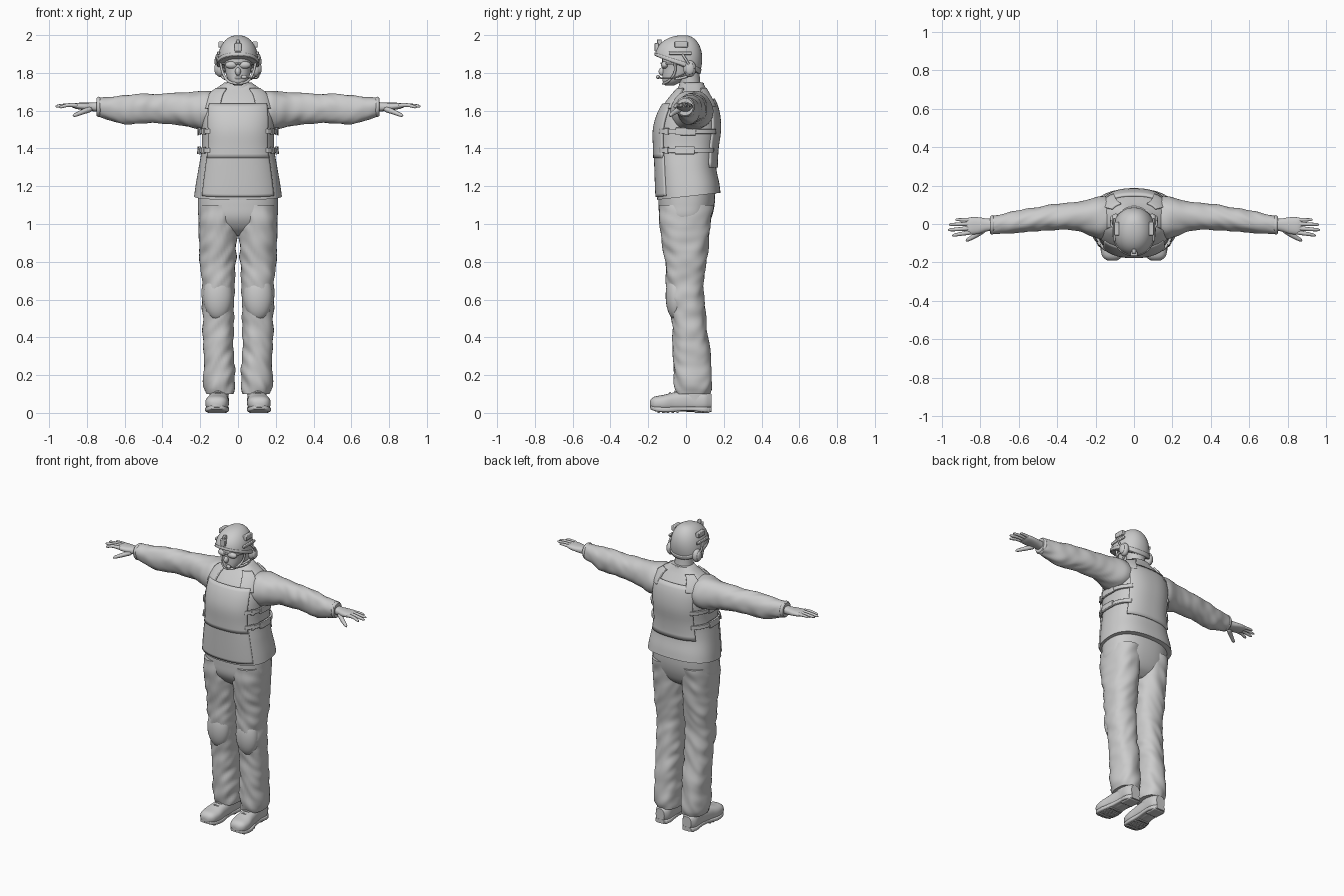
import bpy, bmesh, math
from mathutils import Vector, Matrix, noise


def finish(name, bm, mirror=False, solid=0, bevel=0):
    bmesh.ops.recalc_face_normals(bm, faces=bm.faces)
    me = bpy.data.meshes.new(name)
    bm.to_mesh(me)
    bm.free()
    ob = bpy.data.objects.new(name, me)
    bpy.context.collection.objects.link(ob)
    bpy.ops.object.select_all(action='DESELECT')
    ob.select_set(True)
    bpy.context.view_layer.objects.active = ob
    bpy.ops.object.shade_smooth_by_angle(angle=math.radians(42))
    if solid:
        m = ob.modifiers.new("thickness", 'SOLIDIFY')
        m.thickness, m.offset = solid, 0
    if bevel:
        m = ob.modifiers.new("bevel", 'BEVEL')
        m.width, m.segments = bevel, 2
    if mirror:
        ob.modifiers.new("mirror", 'MIRROR')
    return ob


def grid(name, f, nu, nv, wrap=True, caps=True, **kw):
    """Surface from f(u, v), u and v in 0..1; wrap closes it in u."""
    bm = bmesh.new()
    rows = [[bm.verts.new(f(i / (nu if wrap else nu - 1), j / (nv - 1)))
             for i in range(nu)] for j in range(nv)]
    for a, b in zip(rows, rows[1:]):
        for i in range(nu if wrap else nu - 1):
            k = (i + 1) % nu
            bm.faces.new((a[i], a[k], b[k], b[i]))
    if wrap and caps:
        bm.faces.new(rows[0])
        bm.faces.new(rows[-1])
    return finish(name, bm, **kw)


def at(rows, t):
    """Smooth interpolation of the rows, keyed by their first column."""
    n = len(rows)
    i = max(0, min(n - 2, sum(r[0] <= t for r in rows) - 1))
    h = rows[i + 1][0] - rows[i][0]
    s = (t - rows[i][0]) / h

    def slope(k, c):
        a, b = rows[max(k - 1, 0)], rows[min(k + 1, n - 1)]
        return (b[c] - a[c]) / (b[0] - a[0])
    return [(2*s**3 - 3*s*s + 1) * rows[i][c] + (s**3 - 2*s*s + s) * h * slope(i, c)
            + (3*s*s - 2*s**3) * rows[i + 1][c] + (s**3 - s*s) * h * slope(i + 1, c)
            for c in range(1, len(rows[0]))]


def sup(a, e):
    c, s = math.cos(a), math.sin(a)
    return (math.copysign(abs(c) ** (2 / e), c), math.copysign(abs(s) ** (2 / e), s))


def loft(name, axis, rows, e=2.2, nu=32, nv=30, fold=0, **kw):
    """Rows: position on axis, two centre coordinates, two radii."""
    def f(u, v):
        t = rows[0][0] + v * (rows[-1][0] - rows[0][0])
        p, q, a, b = at(rows, t)
        c, s = sup(u * math.tau, e)
        if fold:
            w = noise.noise(Vector((c * 1.3, s * 1.3, t * 17 + c * 1.5)))
            a, b = a + fold * w, b + fold * w
        p, q = p + a * c, q + b * s
        return {'x': (t, p, q), 'y': (p, t, q), 'z': (p, q, t)}[axis]
    return grid(name, f, nu, nv, **kw)


def tube(name, pts, r0, r1=None, nu=10, nv=16, **kw):
    r1 = r1 or r0
    rows = [(i, *p) for i, p in enumerate(pts)]
    end = len(pts) - 1

    def f(u, v):
        p = Vector(at(rows, v * end))
        d = Vector(at(rows, min(end, v * end + .02))) - Vector(at(rows, max(0, v * end - .02)))
        r = (r0 + (r1 - r0) * v) * min(1, .45 + 6 * min(v, 1 - v))
        a = u * math.tau
        return p + d.to_track_quat('Z', 'Y') @ Vector((r * math.cos(a), r * math.sin(a), 0))
    return grid(name, f, nu, nv, **kw)


def ball(name, c, r, **kw):
    bm = bmesh.new()
    bmesh.ops.create_uvsphere(bm, u_segments=24, v_segments=14, radius=1,
                              matrix=Matrix.Translation(c) @ Matrix.Diagonal((*r, 1)))
    return finish(name, bm, **kw)


def box(name, c, size, bevel=.004, **kw):
    bm = bmesh.new()
    bmesh.ops.create_cube(bm, size=1, matrix=Matrix.Translation(c) @ Matrix.Diagonal((*size, 1)))
    return finish(name, bm, bevel=bevel, **kw)


# Torso: z, centre y, half width, half depth
TORSO = [(1.145, .015, .232, .168), (1.20, .01, .225, .166), (1.30, 0, .208, .160),
         (1.40, 0, .192, .163), (1.50, .006, .192, .170), (1.58, .014, .192, .157),
         (1.64, .022, .183, .132), (1.69, .028, .155, .096), (1.72, .033, .112, .072),
         (1.75, .035, .07, .055)]


def torso_point(a, z, off=0):
    cy, rx, ry = at(TORSO, z)
    c, s = sup(a, 2.5)
    x, y = (rx + off) * c, cy + (ry + off) * s
    return (x, y, z + .11 * y * max(0, min(1, (1.3 - z) / .12)))


def panel(name, a0, a1, z0, z1, off, **kw):
    a0, a1 = math.radians(a0), math.radians(a1)
    return grid(name, lambda u, v: torso_point(a0 + u * (a1 - a0), z0 + v * (z1 - z0), off),
                24, 14, wrap=False, solid=.014, **kw)


grid("jacket", lambda u, v: torso_point(u * math.tau, 1.145 + v * .605), 64, 44)
panel("front_vest", -138, -42, 1.35, 1.635, .005)
panel("front_flap", -140, -40, 1.16, 1.36, .001)
panel("back_vest", 45, 135, 1.30, 1.66, .003)
panel("front_shoulder_strap", -66, -28, 1.61, 1.715, .004, mirror=True)
panel("back_shoulder_strap", 28, 62, 1.62, 1.715, .004, mirror=True)
for z in (1.39, 1.49):
    panel("side_strap", -48, 52, z - .012, z + .012, .009, mirror=True)
    panel("strap_buckle", -14, 10, z - .02, z + .02, .015, mirror=True)
    panel("strap_keeper", -34, -27, z - .017, z + .017, .013, mirror=True)

# Neck and collar
loft("neck", 'z', [(1.66, 0, .03, .075, .065), (1.74, 0, .022, .06, .055), (1.82, 0, .01, .06, .06)], 2)
loft("collar", 'z', [(1.69, 0, .033, .09, .075), (1.725, 0, .03, .076, .064), (1.745, 0, .03, .069, .058)],
     2, caps=False, solid=.012)

# Arms and cuffs
loft("sleeve", 'x', [(.08, .03, 1.60, .10, .085), (.17, .03, 1.60, .112, .105), (.22, .036, 1.602, .098, .1),
                     (.3, .04, 1.608, .076, .086), (.4, .036, 1.612, .068, .079), (.5, .026, 1.611, .063, .077),
                     (.6, .012, 1.605, .059, .076), (.7, 0, 1.615, .051, .058), (.745, -.005, 1.62, .045, .049)],
     2.1, 36, 60, fold=.006, mirror=True)
loft("cuff", 'x', [(.728, -.004, 1.62, .045, .050), (.738, -.005, 1.62, .051, .054), (.75, -.005, 1.62, .043, .046)],
     2, 32, 8, mirror=True)

# Hands
loft("palm", 'x', [(.73, -.005, 1.62, .031, .027), (.77, -.005, 1.62, .034, .023), (.81, -.008, 1.622, .043, .02),
                   (.855, -.01, 1.625, .044, .016), (.875, -.01, 1.625, .034, .009)], 2.4, 24, 20, mirror=True)
for y0, x1, y1, z1, r in ((-.043, .945, -.06, 1.617, .0105), (-.021, .967, -.031, 1.622, .011),
                          (.001, .962, -.003, 1.626, .0105), (.021, .928, .023, 1.628, .009)):
    tube("finger", [(.845, y0, 1.627), (.9, (y0 + y1) / 2, 1.629), (x1, y1, z1)], r + .002, r - .003, mirror=True)
tube("thumb", [(.775, -.025, 1.612), (.825, -.06, 1.592), (.873, -.087, 1.572)], .017, .009, mirror=True)

# Trousers
loft("trouser_seat", 'z', [(.94, 0, 0, .10, .06), (.975, 0, 0, .165, .105), (1.03, 0, -.002, .206, .136),
                           (1.10, 0, .003, .212, .148), (1.19, 0, .006, .212, .15)], 2.4, 48)
loft("trouser_leg", 'z', [(.1, .098, .038, .072, .088), (.13, .099, .038, .08, .096), (.2, .1, .035, .083, .1),
                          (.3, .102, .03, .081, .099), (.4, .103, .025, .081, .094), (.5, .104, .014, .083, .09),
                          (.6, .105, .002, .086, .095), (.7, .105, -.004, .089, .101), (.8, .107, 0, .095, .109),
                          (.9, .107, -.003, .099, .122), (1.0, .107, -.004, .102, .137), (1.1, .106, 0, .1, .142)],
     2.3, 40, 90, fold=.009, mirror=True)
ball("knee_pad", (.106, -.052, .62), (.078, .056, .13), mirror=True)

# Boots
loft("boot_foot", 'y', [(-.19, .113, .048, .026, .018), (-.172, .113, .05, .05, .034), (-.12, .111, .052, .062, .043),
                        (-.06, .106, .058, .056, .051), (.03, .1, .064, .05, .058), (.1, .1, .064, .05, .056),
                        (.135, .1, .06, .032, .04)], 2.5, 32, 32, mirror=True)
loft("boot_shaft", 'z', [(.06, .1, .05, .05, .075), (.13, .1, .045, .052, .07), (.2, .1, .045, .055, .07)],
     2.2, mirror=True)
loft("boot_sole", 'y', [(-.188, .113, .03, .03, .01), (-.165, .113, .022, .053, .013), (-.1, .111, .017, .063, .014),
                        (-.02, .104, .022, .05, .013), (.04, .1, .022, .05, .013), (.1, .1, .018, .052, .014),
                        (.136, .1, .018, .032, .013)], 5, 32, 28, mirror=True)
box("boot_heel", (.1, .085, .015), (.085, .085, .03), .008, mirror=True)
for k in range(5):
    box("boot_tread", (.111, -.145 + .025 * k, .008), (.1 - .006 * abs(k - 2), .013, .016), .002, mirror=True)
for y, z in ((-.085, .101), (-.06, .109), (-.038, .117)):
    tube("boot_lace", [(.075, y + .006, z - .01), (.105, y, z + .004), (.137, y + .006, z - .01)], .005, mirror=True)

# Head and face
loft("head", 'z', [(1.733, 0, -.087, .02, .022), (1.75, 0, -.076, .042, .046), (1.78, 0, -.056, .06, .068),
                   (1.82, 0, -.042, .069, .082), (1.87, 0, -.038, .077, .088), (1.93, 0, -.036, .073, .085)],
     2.2, 36, 30)
ball("nose", (0, -.125, 1.807), (.015, .02, .022))
ball("lips", (0, -.115, 1.773), (.023, .012, .008))
ball("goggle_lens", (.034, -.112, 1.842), (.034, .02, .02), mirror=True)
tube("goggle_arm", [(.06, -.11, 1.848), (.078, -.07, 1.848), (.084, 0, 1.845)], .005, mirror=True)
box("goggle_bridge", (0, -.13, 1.85), (.03, .01, .01))


# Helmet shell: rim drops from the brow to the nape
def helmet_point(u, v, off=0):
    a, p = u * math.tau, .02 + v * (math.pi / 2 - .02)
    front = -math.sin(a)
    rim = 1.845 + .035 * front + (.012 * front if front > 0 else .015 * front)
    r = math.sin(p) ** .88
    c, s = sup(a, 2.15)
    inward = .022 * max(0, -front) * v ** 4
    return ((.104 + off) * r * c, -.035 + .025 * (1 - v) + (.124 + off - inward) * r * s,
            rim + (1.994 + off - rim) * math.cos(p) ** .92)


grid("helmet", helmet_point, 56, 24, solid=.01)
grid("helmet_rim", lambda u, v: helmet_point(u, .93 + .07 * v, .003), 56, 4, caps=False, solid=.012)
box("helmet_mount", (0, -.155, 1.935), (.036, .022, .045))
box("helmet_mount_top", (0, -.142, 1.962), (.02, .024, .03))
box("helmet_rail", (.103, -.03, 1.905), (.014, .12, .018), mirror=True)
box("helmet_side_block", (.09, -.025, 1.95), (.026, .07, .032), mirror=True)

# Headset, chin strap and microphone
ball("ear_cup", (.095, .02, 1.822), (.026, .034, .044), mirror=True)
ball("ear_cup_cap", (.113, .02, 1.822), (.012, .024, .032), mirror=True)
tube("ear_cup_arm", [(.108, -.02, 1.9), (.118, .0, 1.87), (.116, .02, 1.835)], .006, mirror=True)
tube("front_chin_strap", [(.097, -.06, 1.87), (.08, -.06, 1.80), (.05, -.095, 1.755), (0, -.125, 1.742)],
     .007, mirror=True)
tube("rear_chin_strap", [(.085, .045, 1.83), (.085, .01, 1.785), (.064, -.06, 1.765)], .007, mirror=True)
tube("microphone_boom", [(.112, .0, 1.80), (.105, -.06, 1.775), (.075, -.125, 1.772), (.035, -.148, 1.778)], .004)
ball("microphone", (.032, -.148, 1.778), (.016, .011, .011))
